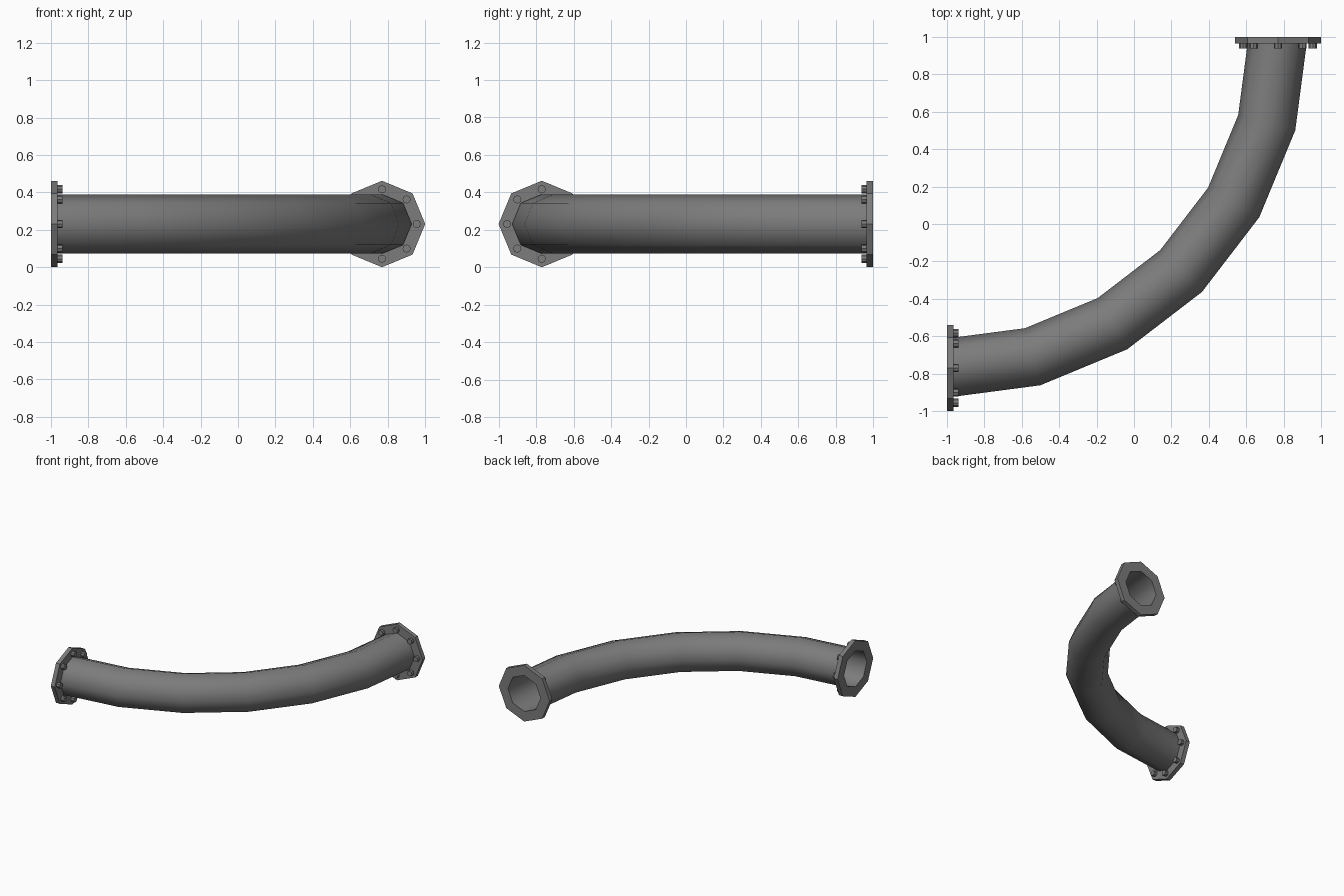
import bpy
import bmesh
from math import cos, sin, pi, radians
from mathutils import Matrix, Vector

cube = bpy.data.objects.get("Cube")
if cube:
    bpy.data.objects.remove(cube)

SIDES = 8
BEND = 1.77          # radius of the bend's centre line
BEND_STEPS = 6
TUBE = 0.158         # outer radius of the pipe
WALL = 0.01
FLANGE = 0.231
FLANGE_DEPTH = 0.035
BOLT_CIRCLE = 0.186
BOLT = 0.022
HEIGHT = 0.231       # height of the pipe axis

steel = bpy.data.materials.new("dark_grey_steel")
steel.use_nodes = True
grey = (0.2, 0.2, 0.2, 1)
steel.diffuse_color = grey
steel.node_tree.nodes["Principled BSDF"].inputs["Base Color"].default_value = grey


def finish(bm, name):
    bmesh.ops.recalc_face_normals(bm, faces=bm.faces)
    mesh = bpy.data.meshes.new(name)
    bm.to_mesh(mesh)
    bm.free()
    mesh.materials.append(steel)
    obj = bpy.data.objects.new(name, mesh)
    bpy.context.collection.objects.link(obj)
    return obj


def smooth(obj, angle):
    bpy.ops.object.select_all(action="DESELECT")
    obj.select_set(True)
    bpy.context.view_layer.objects.active = obj
    bpy.ops.object.shade_smooth_by_angle(angle=radians(angle))


def loft(bm, rings, closed=False):
    """Join rings of vertices with quads, optionally last back to first."""
    n = len(rings)
    for i in range(n if closed else n - 1):
        a, b = rings[i], rings[(i + 1) % n]
        for k in range(SIDES):
            j = (k + 1) % SIDES
            bm.faces.new((a[k], a[j], b[j], b[k]))


def bend_ring(bm, step, radius):
    turn = step / BEND_STEPS * pi / 2
    ring = []
    for k in range(SIDES):
        a = 2 * pi * k / SIDES
        reach = BEND + radius * cos(a)
        ring.append(bm.verts.new((-1 + reach * cos(turn),
                                  1 - reach * sin(turn),
                                  HEIGHT + radius * sin(a))))
    return ring


# Curved pipe with an inner wall
bm = bmesh.new()
outer = [bend_ring(bm, s, TUBE) for s in range(BEND_STEPS + 1)]
inner = [bend_ring(bm, s, TUBE - WALL) for s in range(BEND_STEPS, -1, -1)]
loft(bm, outer + inner, closed=True)
smooth(finish(bm, "curved_pipe"), 50)


def end_fitting(label, matrix):
    # Octagonal flange ring: local z runs from the open mouth into the pipe
    bm = bmesh.new()
    profile = [(TUBE, 0), (FLANGE, 0), (FLANGE, FLANGE_DEPTH), (TUBE, FLANGE_DEPTH)]
    rings = [[bm.verts.new((r * cos(2 * pi * k / SIDES), r * sin(2 * pi * k / SIDES), z))
              for k in range(SIDES)] for r, z in profile]
    loft(bm, rings, closed=True)
    finish(bm, label + "_flange").matrix_world = matrix

    # Bolt heads around the inner face of the flange
    bm = bmesh.new()
    for k in range(SIDES):
        a = 2 * pi * k / SIDES
        spot = Vector((BOLT_CIRCLE * cos(a), BOLT_CIRCLE * sin(a), FLANGE_DEPTH + 0.01))
        bmesh.ops.create_cone(bm, cap_ends=True, segments=8, radius1=BOLT, radius2=BOLT,
                              depth=0.034, matrix=Matrix.Translation(spot))
    finish(bm, label + "_bolts").matrix_world = matrix


centre = BEND - 1
end_fitting("back", Matrix.Translation((centre, 1, HEIGHT)) @ Matrix.Rotation(pi / 2, 4, "X"))
end_fitting("right", Matrix.Translation((-1, -centre, HEIGHT)) @ Matrix.Rotation(pi / 2, 4, "Y"))
